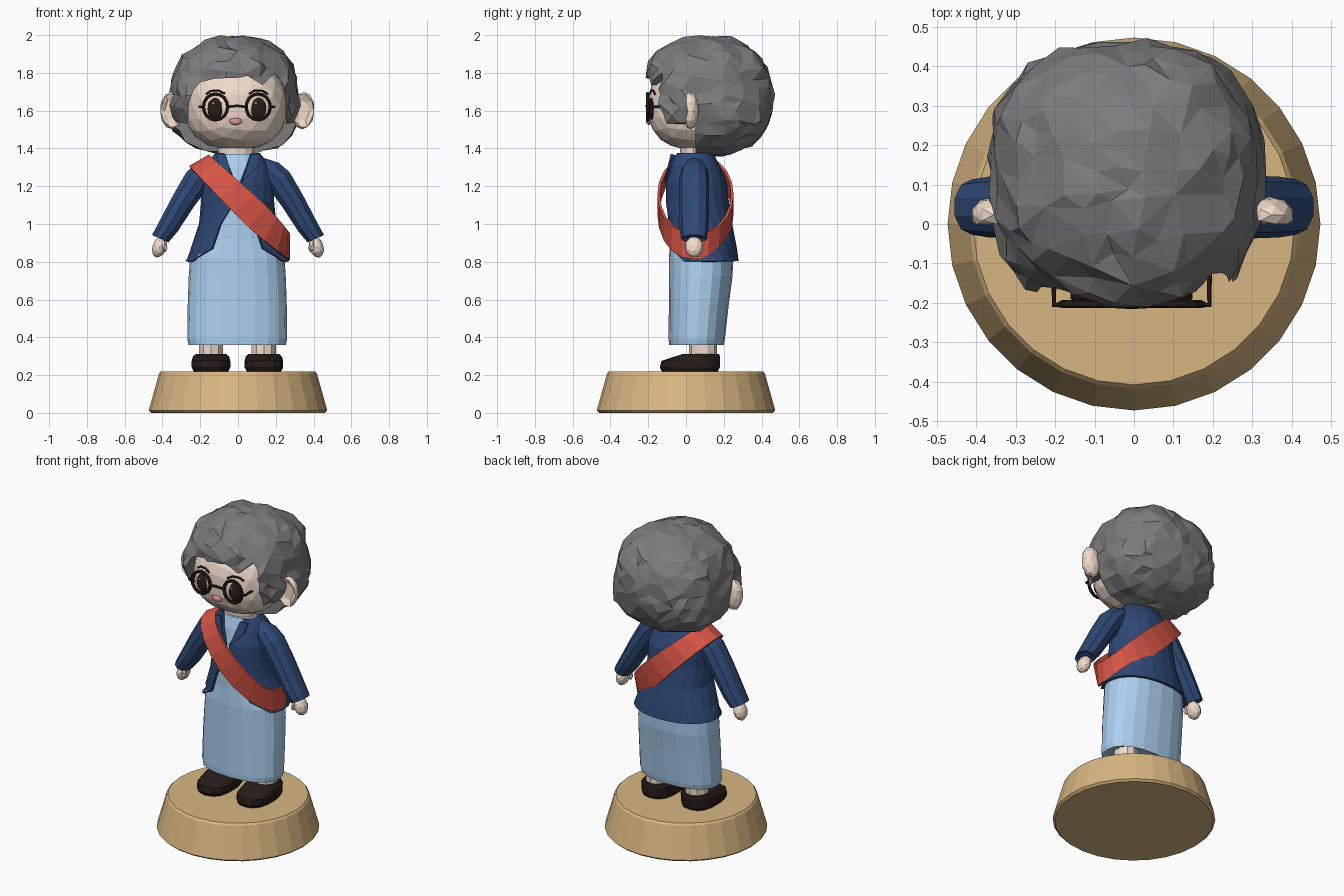
import bpy, bmesh
from math import sin, cos, pi, asin, exp
from mathutils import Vector, Matrix, noise

if "Cube" in bpy.data.objects:
    bpy.data.objects.remove(bpy.data.objects["Cube"])

COL = dict(tan=(.69, .47, .22), navy=(.028, .065, .18), blue=(.41, .63, .87), red=(.68, .09, .06),
           skin=(.88, .71, .60), dark=(.02, .012, .01), grey=(.2, .2, .2), pink=(.7, .28, .32))
MAT = {}
for k, c in COL.items():
    MAT[k] = bpy.data.materials.new(k)
    MAT[k].diffuse_color = (*c, 1)


def add(name, data, col):
    ob = bpy.data.objects.new(name, data)
    bpy.context.collection.objects.link(ob)
    if col:
        data.materials.append(MAT[col])
    return ob


def finish(name, bm, col):
    bmesh.ops.recalc_face_normals(bm, faces=bm.faces)
    me = bpy.data.meshes.new(name)
    bm.to_mesh(me)
    bm.free()
    return add(name, me, col)


def spow(v, e):
    return (1 if v >= 0 else -1) * abs(v) ** e


def loft(name, col, rings, n=16, p=2, gaps=None):
    """Skin through oval rings (cx, cy, cz, rx, ry, tilt); gaps leave a slit at the front."""
    bm = bmesh.new()
    rows = []
    for i, (cx, cy, cz, rx, ry, t) in enumerate(rings):
        g = asin(min(.98, gaps[i] / rx)) if gaps else 0
        row = []
        for j in range(n + 1 if gaps else n):
            a = g + (2 * pi - 2 * g) * j / n
            u, v = rx * spow(sin(a), 2 / p), -ry * spow(cos(a), 2 / p)
            row.append(bm.verts.new((cx + u * cos(t), cy + v, cz + u * sin(t))))
        rows.append(row)
    for a, b in zip(rows, rows[1:]):
        for j in range(n):
            k = j + 1 if gaps else (j + 1) % n
            bm.faces.new((a[j], a[k], b[k], b[j]))
    if not gaps:
        bm.faces.new(rows[0])
        bm.faces.new(rows[-1])
    return finish(name, bm, col)


def blob(name, col, c, r, sub=2, p=2, tilt=0, fn=None):
    """Faceted (super)ellipsoid, optionally reshaped by fn in unit space."""
    bm = bmesh.new()
    bmesh.ops.create_icosphere(bm, subdivisions=sub, radius=1)
    rot = Matrix.Rotation(tilt, 3, 'Y')
    for v in bm.verts:
        d = v.co.normalized()
        d = d * sum(abs(q) ** p for q in d) ** (-1 / p)
        if fn:
            d = fn(d)
        v.co = rot @ Vector((d.x * r[0], d.y * r[1], d.z * r[2])) + Vector(c)
    return finish(name, bm, col)


def tube(name, col, pts, r, cyclic=False):
    cu = bpy.data.curves.new(name, 'CURVE')
    cu.dimensions = '3D'
    cu.bevel_depth, cu.bevel_resolution, cu.use_fill_caps = r, 1, True
    sp = cu.splines.new('POLY')
    sp.points.add(len(pts) - 1)
    for q, co in zip(sp.points, pts):
        q.co = (*co, 1)
    sp.use_cyclic_u = cyclic
    sp.use_smooth = False
    return add(name, cu, col)


def thicken(ob, t, offset=-1):
    m = ob.modifiers.new('thick', 'SOLIDIFY')
    m.thickness, m.offset = t, offset


# Base
loft('base', 'tan', [(0, 0, z, r, r, 0) for z, r in
     ((0, .46), (.012, .473), (.208, .418), (.22, .408), (.22, .36))], n=28)

# Dress: skirt and blouse in one body
loft('dress', 'blue', [(-.004, y, z, rx, ry, 0) for z, rx, y, ry in
     ((.37, .235, .055, .13), (.36, .257, .055, .145), (.39, .264, .057, .149), (.58, .262, .068, .159),
      (.72, .257, .078, .168), (.82, .25, .08, .17), (.92, .205, .075, .16), (1.02, .18, .065, .15),
      (1.18, .17, .055, .14), (1.3, .13, .045, .11), (1.37, .1, .04, .085))], n=20, p=2.3)

# Jacket with open front
jacket = loft('jacket', 'navy', [(-.002, y, z, rx, ry, 0) for z, rx, y, ry in
     ((.805, .276, .085, .193), (.87, .25, .083, .187), (1.0, .205, .07, .175), (1.12, .195, .06, .167),
      (1.22, .195, .055, .162), (1.31, .17, .047, .132), (1.375, .12, .038, .105))],
     n=18, p=2.15, gaps=(.24, .13, .085, .012, .012, .045, .07))
thicken(jacket, .014)

for s in (-1, 1):
    # Lapel
    bm = bmesh.new()
    bm.faces.new([bm.verts.new((s * x, y, z)) for x, y, z in
                  ((.02, -.112, 1.22), (.068, -.075, 1.37), (.115, -.06, 1.365), (.1, -.085, 1.3))])
    thicken(finish('lapel', bm, 'navy'), .012, 0)
    # Sleeve, hand and thumb
    loft('sleeve', 'navy', [(s * x, y, z, rx, ry, s * t) for x, y, z, rx, ry, t in
         ((.12, .045, 1.33, .03, .04, .7), (.165, .045, 1.285, .068, .07, .65), (.215, .043, 1.235, .074, .08, .6),
          (.29, .043, 1.12, .066, .08, .52), (.369, .043, .985, .058, .077, .48), (.412, .043, .922, .05, .07, .42),
          (.407, .043, .935, .035, .05, .42))], n=10)
    blob('hand', 'skin', (s * .416, .043, .878), (.038, .049, .058), tilt=-s * .3)
    blob('thumb', 'skin', (s * .39, .01, .885), (.018, .02, .036), sub=1, tilt=s * .2)
    # Leg and shoe
    loft('leg', 'skin', [(s * .14 - .003, .09, z, .068, .075, 0) for z in (.27, .45)], n=10)
    loft('shoe', 'dark', [(s * .14 - .003, y, .22 + z, rx, ry, 0) for z, rx, y, ry in
         ((0, .093, .02, .148), (.02, .104, .02, .159), (.055, .104, .025, .155), (.078, .098, .06, .12),
          (.092, .083, .08, .095))], n=14, p=2.6)
    # Ear with hollow facing forward
    blob('ear', 'skin', (s * .348 - .004, .023, 1.6), (.062, .046, .099), p=2.1, tilt=s * .05,
         fn=lambda d: Vector((d.x, -.1 if d.y < -.75 else d.y, d.z)))
    # Eye and eyebrow
    ex = s * .113 - .006
    blob('eye', 'dark', (ex, -.183, 1.61), (.044, .021, .059))
    blob('eye_glint', None, (ex - .012, -.202, 1.638), (.008, .005, .008), sub=1)
    tube('eyebrow', 'dark', [(ex + s * dx, y, z) for dx, y, z in
         ((-.05, -.19, 1.69), (-.015, -.184, 1.708), (.025, -.173, 1.705), (.05, -.165, 1.688))], .006)
    # Spectacle rim and side arm
    tube('spectacle_rim', 'dark', [(ex + .064 * cos(i * pi / 8), -.203, 1.62 + .069 * sin(i * pi / 8))
                                   for i in range(16)], .01, True)
    tube('spectacle_arm', 'dark', [(ex + s * .064, -.205, 1.62), (s * .197 - .006, -.205, 1.62),
                                   (s * .197 - .006, -.12, 1.62), (s * .22, .02, 1.62)], .007)
tube('spectacle_bridge', 'dark', [(-.056, -.205, 1.62), (-.006, -.208, 1.626), (.044, -.205, 1.62)], .008)

# Sash looped from shoulder to opposite hip
bm = bmesh.new()
N = 20
loop = []
for i in range(N):
    a = 2 * pi * i / N
    c = cos(a)
    x, y = .032 + .235 * c, .05 + .195 * spow(sin(a), .9)
    z = 1.107 - .957 * (x - .032)
    w = max(0, c)
    dx, dz = .052 * (1 - w ** 2), .05 + .02 * c
    loop.append([bm.verts.new((x + k * dx, y, z + k * dz)) for k in (-1, 1)])
for i in range(N):
    a, b = loop[i], loop[(i + 1) % N]
    bm.faces.new((a[0], b[0], b[1], a[1]))
thicken(finish('sash', bm, 'red'), .014, 0)

# Neck, head and mouth
loft('neck', 'skin', [(-.01, .04, z, r, r * .75, 0) for z, r in ((1.3, .1), (1.36, .093), (1.46, .1))], n=12)
blob('head', 'skin', (-.01, .05, 1.624), (.267, .25, .229), sub=3, p=2.5)
blob('mouth', 'pink', (-.012, -.197, 1.543), (.034, .014, .019))


# Hair: lumpy bob with the face opening cut out
def lumps(d):
    n = noise.noise(d * 3.1 + Vector((4, 1, 2))) * .05 + noise.noise(d * 7.3) * .05
    return d * (1 + n)


def hair_shape(d):
    side = 1 + .08 * max(0, abs(d.x) * d.y)
    low = min(1, max(0, -d.z * 1.5))
    d = Vector((d.x * side * (1 + .12 * low), d.y * side * (1 + .04 * low), d.z))
    d.y -= .13 * exp(-((d.x - .12) ** 2 + (d.z - .6) ** 2) * 6) * (d.y < -.3)
    # swept corners at the temples
    d.y -= .16 * exp(-((abs(d.x) - .8) ** 2 * 25 + (d.z - .05) ** 2 * 9)) * (d.y < -.2)
    return lumps(d)


hair = blob('hair', 'grey', (-.02, .128, 1.68), (.338, .325, .325), sub=4, p=2.3, fn=hair_shape)
zs = [v.co.z for v in hair.data.vertices]
up, down = .32 / (max(zs) - 1.68), .325 / (1.68 - min(zs))
for v in hair.data.vertices:
    dz = v.co.z - 1.68
    v.co.z = 1.68 + dz * (up if dz > 0 else down)
hair.modifiers.new('facets', 'DECIMATE').ratio = .45

outline = [(-.6, 1.2), (-.6, 1.55), (-.33, 1.54), (-.265, 1.53), (-.26, 1.64), (-.235, 1.71), (-.2, 1.75),
           (-.12, 1.77), (.01, 1.775), (.05, 1.785), (.13, 1.735), (.195, 1.8), (.235, 1.75), (.25, 1.66),
           (.255, 1.53), (.32, 1.54), (.6, 1.55), (.6, 1.2)]
bm = bmesh.new()
f = bm.faces.new([bm.verts.new((x, -.5, z)) for x, z in outline])
ext = bmesh.ops.extrude_face_region(bm, geom=[f])['geom']
bmesh.ops.translate(bm, vec=(0, .55, 0), verts=[g for g in ext if isinstance(g, bmesh.types.BMVert)])
cutter = finish('face_opening_cutter', bm, None)
cutter.hide_render = True
cutter.display_type = 'WIRE'
cut = hair.modifiers.new('face_opening', 'BOOLEAN')
cut.operation, cut.solver, cut.object = 'DIFFERENCE', 'EXACT', cutter

for m in bpy.data.materials:
    if m.users and not m.is_grease_pencil:
        m.use_nodes = True
        m.node_tree.nodes["Principled BSDF"].inputs["Base Color"].default_value = m.diffuse_color
